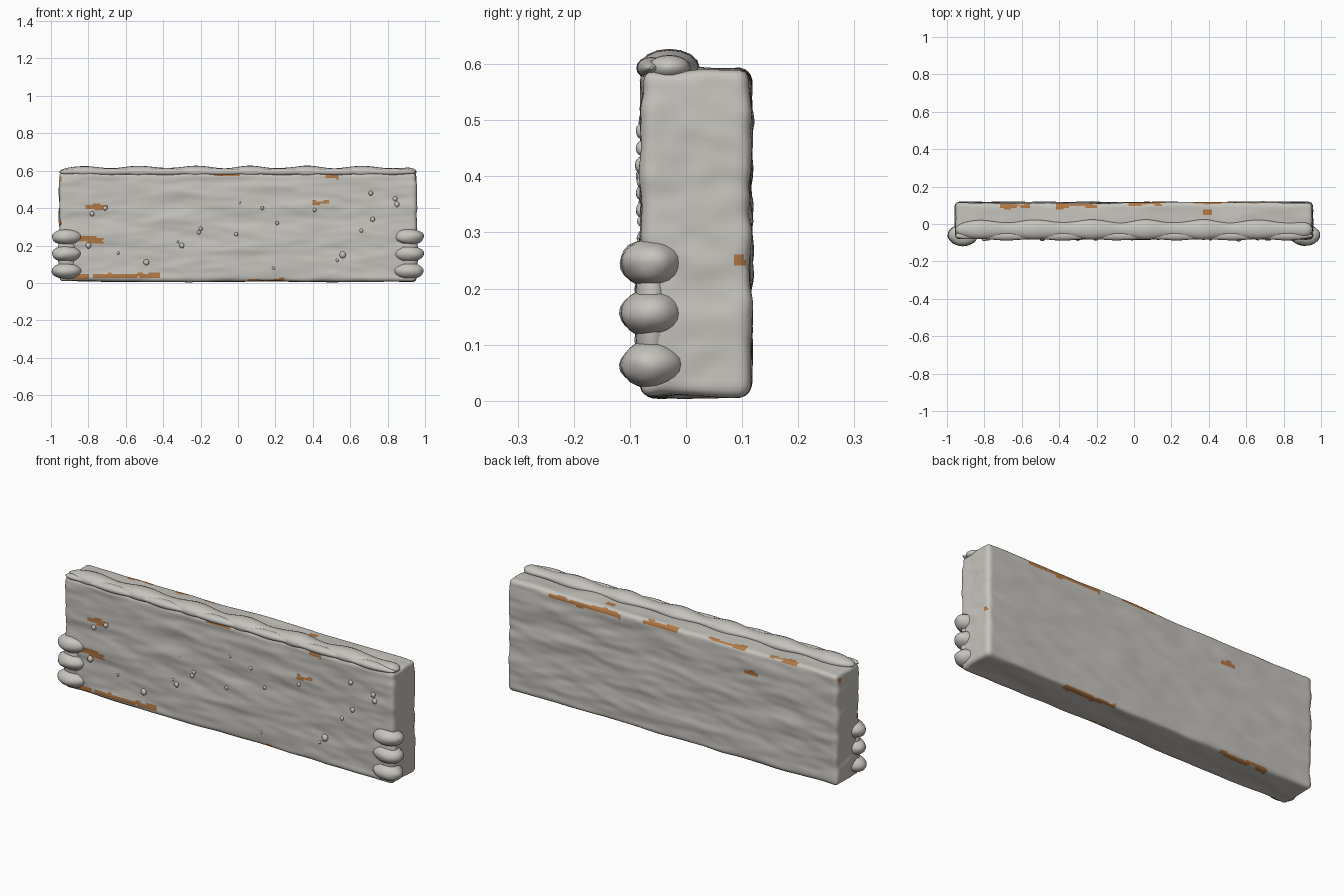
import bpy, bmesh, math, random
from mathutils import Vector, Matrix, noise

random.seed(4)
cube = bpy.data.objects.get("Cube")
if cube:
    bpy.data.objects.remove(cube)


def material(name, rgb):
    m = bpy.data.materials.new(name)
    m.use_nodes = True
    m.diffuse_color = (*rgb, 1)
    m.node_tree.nodes["Principled BSDF"].inputs["Base Color"].default_value = (*rgb, 1)
    return m


GREY = material("weathered pale grey", (0.56, 0.55, 0.51))
BROWN = material("bare brown wood", (0.45, 0.19, 0.06))


def finish(bm, name, angle=60):
    bmesh.ops.recalc_face_normals(bm, faces=bm.faces)
    mesh = bpy.data.meshes.new(name)
    bm.to_mesh(mesh)
    bm.free()
    obj = bpy.data.objects.new(name, mesh)
    bpy.context.collection.objects.link(obj)
    mesh.materials.append(GREY)
    mesh.materials.append(BROWN)
    bpy.ops.object.select_all(action="DESELECT")
    obj.select_set(True)
    bpy.context.view_layer.objects.active = obj
    bpy.ops.object.shade_smooth_by_angle(angle=math.radians(angle))
    return obj


# Plank: finely divided rounded box with a horizontal grain
HALF = Vector((0.955, 0.097, 0.291))
CENTRE = Vector((0, 0.018, 0.299))
ROUND = 0.022
CELLS = (192, 20, 60)


def grain(p):
    coarse = noise.noise(Vector((p.x * 3, p.y * 9, p.z * 13)))
    fine = noise.noise(Vector((p.x * 8 + 5, p.y * 20, p.z * 30)))
    return 0.007 * coarse + 0.003 * fine


def rounded(p):
    core = Vector([max(-h + ROUND, min(h - ROUND, c)) for c, h in zip(p, HALF)])
    n = (p - core).normalized()
    return core + n * (ROUND + grain(p)) + CENTRE


bm = bmesh.new()
for axis in range(3):
    u, v = (axis + 1) % 3, (axis + 2) % 3
    for side in (-1, 1):
        rows = []
        for i in range(CELLS[u] + 1):
            row = []
            for j in range(CELLS[v] + 1):
                p = Vector()
                p[axis] = side * HALF[axis]
                p[u] = HALF[u] * (2 * i / CELLS[u] - 1)
                p[v] = HALF[v] * (2 * j / CELLS[v] - 1)
                row.append(bm.verts.new(rounded(p)))
            rows.append(row)
        for a, b in zip(rows, rows[1:]):
            for j in range(CELLS[v]):
                bm.faces.new((a[j], b[j], b[j + 1], a[j + 1]))
bmesh.ops.remove_doubles(bm, verts=bm.verts, dist=0.0005)

# Worn patches in hundredths: start x, end x, y, z
WORN = [
    (-13, 1, -8, 58), (47, 54, -8, 57), (40, 49, -8, 43), (-88, -72, -8, 23),
    (-78, -42, -8, 4), (-93, -80, -8, 3), (5, 25, -7, 1), (-96, -94, -7, 56),
    (-96, -94, -7, 32), (-82, -70, -8, 41), (-72, -56, 10, 59), (-42, -20, 10, 59),
    (-3, 17, 11, 58), (30, 72, 11, 57), (37, 42, 6, 59), (-50, -42, 11, 47),
    (20, 50, 10, 1), (-70, -42, 10, 1), (94, 97, 9, 25), (-97, -94, 9, 56),
]
for f in bm.faces:
    c = f.calc_center_median()
    rough = noise.noise(Vector((c.x * 14, c.y * 60, c.z * 90)))
    for x0, x1, y, z in WORN:
        off = math.hypot(c.y - y / 100, c.z - z / 100)
        if x0 / 100 < c.x < x1 / 100 and off < 0.013 + 0.016 * rough:
            f.material_index = 1
            break
finish(bm, "plank")


# Lumpy beads along the top edge
def bead(name, y, z, wide, high, phase):
    bm = bmesh.new()
    rings, sides = 120, 16
    previous = None
    for i in range(rings + 1):
        t = 2 * i / rings - 1
        x = 0.955 * t
        taper = max(0.03, 1 - abs(t) ** 24) ** 0.5
        wave = math.cos(math.tau * (x + phase) / 0.3) + 0.5 * noise.noise(Vector((x * 9, y, phase)))
        w = wide * (1 + 0.18 * wave) * taper
        h = high * (1 + 0.24 * wave) * taper
        ring = []
        for k in range(sides):
            a = math.tau * k / sides
            ring.append(bm.verts.new((x, y + w * math.cos(a), z + h * math.sin(a))))
        if previous:
            for k in range(sides):
                n = (k + 1) % sides
                bm.faces.new((previous[k], previous[n], ring[n], ring[k]))
        else:
            bm.faces.new(ring)
        previous = ring
    bm.faces.new(previous)
    finish(bm, name)


bead("top_bead", -0.03, 0.594, 0.045, 0.026, 0.23)
bead("top_front_bead", -0.062, 0.593, 0.022, 0.016, 0.08)


def ellipsoid(bm, centre, radii, wobble=0.0, rings=12):
    made = bmesh.ops.create_uvsphere(bm, u_segments=rings * 2, v_segments=rings, radius=1)["verts"]
    for v in made:
        swell = 1 + wobble * noise.noise(v.co * 1.5 + Vector(centre) * 20)
        v.co = Vector(centre) + Vector(a * b * swell for a, b in zip(v.co, radii))


# Stacked lumps at both front corners, joined by a neck
for name, side in (("left", 1), ("right", -1)):
    bm = bmesh.new()
    for z in (0.064, 0.155, 0.246):
        ellipsoid(bm, (side * 0.915, -0.06, z), (0.08, 0.057, 0.043), 0.08)
    ellipsoid(bm, (side * 0.915, -0.06, 0.155), (0.05, 0.032, 0.12))
    finish(bm, name + "_corner_lumps")

# Small pimples on the front in hundredths: x, z, and radius in thousandths
PIMPLES = [
    (71, 48, 12), (84, 45, 12), (85, 42, 14), (72, 34, 12), (41, 39, 10), (13, 40, 9),
    (21, 32, 9), (66, 28, 10), (56, 15, 17), (53, 12, 8), (19, 8, 8), (-1, 26, 10),
    (-20, 29, 10), (-21, 27, 10), (-30, 20, 13), (-28, 35, 6), (-32, 22, 6), (-49, 11, 15),
    (-64, 16, 7), (-80, 20, 15), (-78, 37, 12), (-71, 40, 12), (1, 43, 6), (-46, 32, 5),
]
bm = bmesh.new()
for x, z, r in PIMPLES:
    r = r / 1000
    ellipsoid(bm, (x / 100, -0.08, z / 100), (r, r * 0.8, r * 1.1), 0.1, 6)
finish(bm, "front_pimples")
